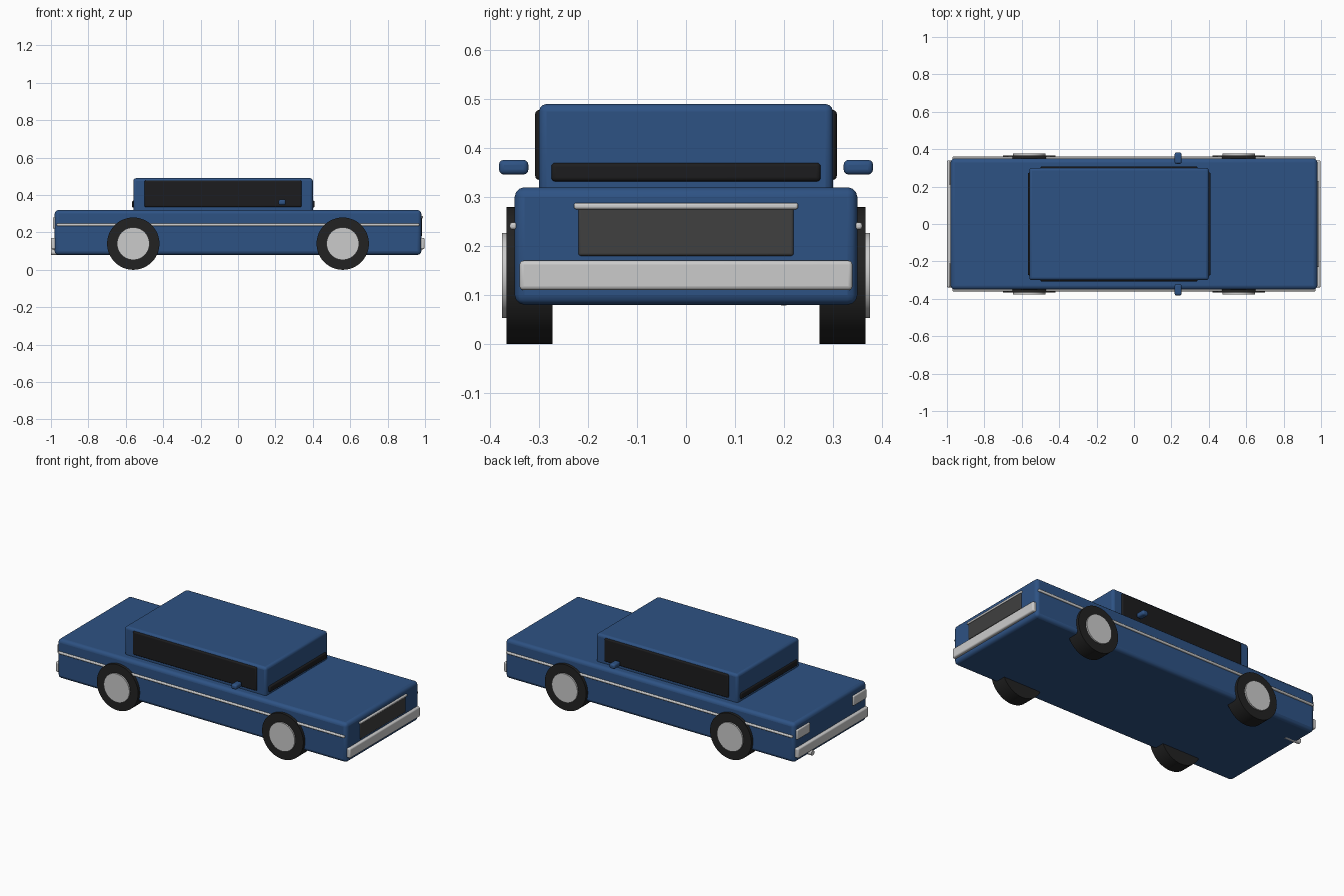
import bpy, math

if "Cube" in bpy.data.objects:
    bpy.data.objects.remove(bpy.data.objects["Cube"])


def paint(name, rgb):
    m = bpy.data.materials.new(name)
    m.diffuse_color = (*rgb, 1)
    m.use_nodes = True
    m.node_tree.nodes["Principled BSDF"].inputs["Base Color"].default_value = m.diffuse_color
    return m


BLUE = paint("blue_paint", (0.027, 0.085, 0.23))
GLASS = paint("dark_glass", (0.012, 0.012, 0.013))
RUBBER = paint("rubber", (0.016, 0.016, 0.016))
GRILLE = paint("grille_grey", (0.05, 0.05, 0.05))


def finish(ob, name, mat):
    ob.name = name
    if mat:
        ob.data.materials.append(mat)
    bpy.ops.object.shade_smooth_by_angle(angle=math.radians(35))
    return ob


def box(name, x, y, z, bevel, mat=None):
    """Rounded box given by its (min, max) range on each axis."""
    spans = (x, y, z)
    bpy.ops.mesh.primitive_cube_add(size=1, location=[(a + b) / 2 for a, b in spans])
    ob = bpy.context.object
    ob.scale = [b - a for a, b in spans]
    bpy.ops.object.transform_apply(location=False, rotation=False, scale=True)
    finish(ob, name, mat)
    mod = ob.modifiers.new("rounding", 'BEVEL')
    mod.width = bevel
    mod.segments = 3
    return ob


def cylinder(name, radius, depth, loc, axis, mat=None):
    rot = (math.pi / 2, 0, 0) if axis == 'Y' else (0, math.pi / 2, 0)
    bpy.ops.mesh.primitive_cylinder_add(vertices=48, radius=radius, depth=depth,
                                        location=loc, rotation=rot)
    return finish(bpy.context.object, name, mat)


# Main body and cabin
box("lower_body", (-0.98, 0.98), (-0.35, 0.35), (0.08, 0.32), 0.02, BLUE)
box("cabin", (-0.56, 0.40), (-0.30, 0.30), (0.29, 0.49), 0.015, BLUE)

# Front and rear glass strips
box("windscreen", (0.38, 0.41), (-0.275, 0.275), (0.332, 0.37), 0.008, GLASS)
box("rear_window", (-0.567, -0.54), (-0.275, 0.275), (0.332, 0.37), 0.008, GLASS)

# Grille with chrome header bar
box("grille", (0.97, 0.985), (-0.22, 0.22), (0.18, 0.285), 0.005, GRILLE)
box("grille_bar", (0.97, 0.99), (-0.229, 0.229), (0.275, 0.288), 0.005)

# Bumpers
box("front_bumper", (0.965, 0.998), (-0.34, 0.34), (0.11, 0.17), 0.008)
box("rear_bumper", (-1.0, -0.965), (-0.34, 0.34), (0.11, 0.17), 0.008)

# Exhaust tip
cylinder("exhaust_pipe", 0.015, 0.10, (-0.95, 0.20, 0.093), 'X')

# Paired parts on both sides
for s, side in ((-1, "right"), (1, "left")):
    def yy(a, b):
        return tuple(sorted((s * a, s * b)))
    box(side + "_side_window", (-0.50, 0.34), yy(0.28, 0.308), (0.335, 0.478), 0.008, GLASS)
    box(side + "_trim_strip", (-0.97, 0.97), yy(0.345, 0.36), (0.234, 0.248), 0.005)
    box(side + "_mirror", (0.217, 0.255), yy(0.322, 0.382), (0.346, 0.376), 0.01, BLUE)
    box(side + "_rear_light", (-0.99, -0.97), yy(0.21, 0.335), (0.22, 0.28), 0.006)
    for x, end in ((0.56, "front"), (-0.56, "rear")):
        label = f"{end}_{side}"
        cylinder(label + "_tyre", 0.14, 0.094, (x, s * 0.32, 0.14), 'Y', RUBBER)
        cylinder(label + "_hubcap", 0.087, 0.04, (x, s * 0.356, 0.14), 'Y')
